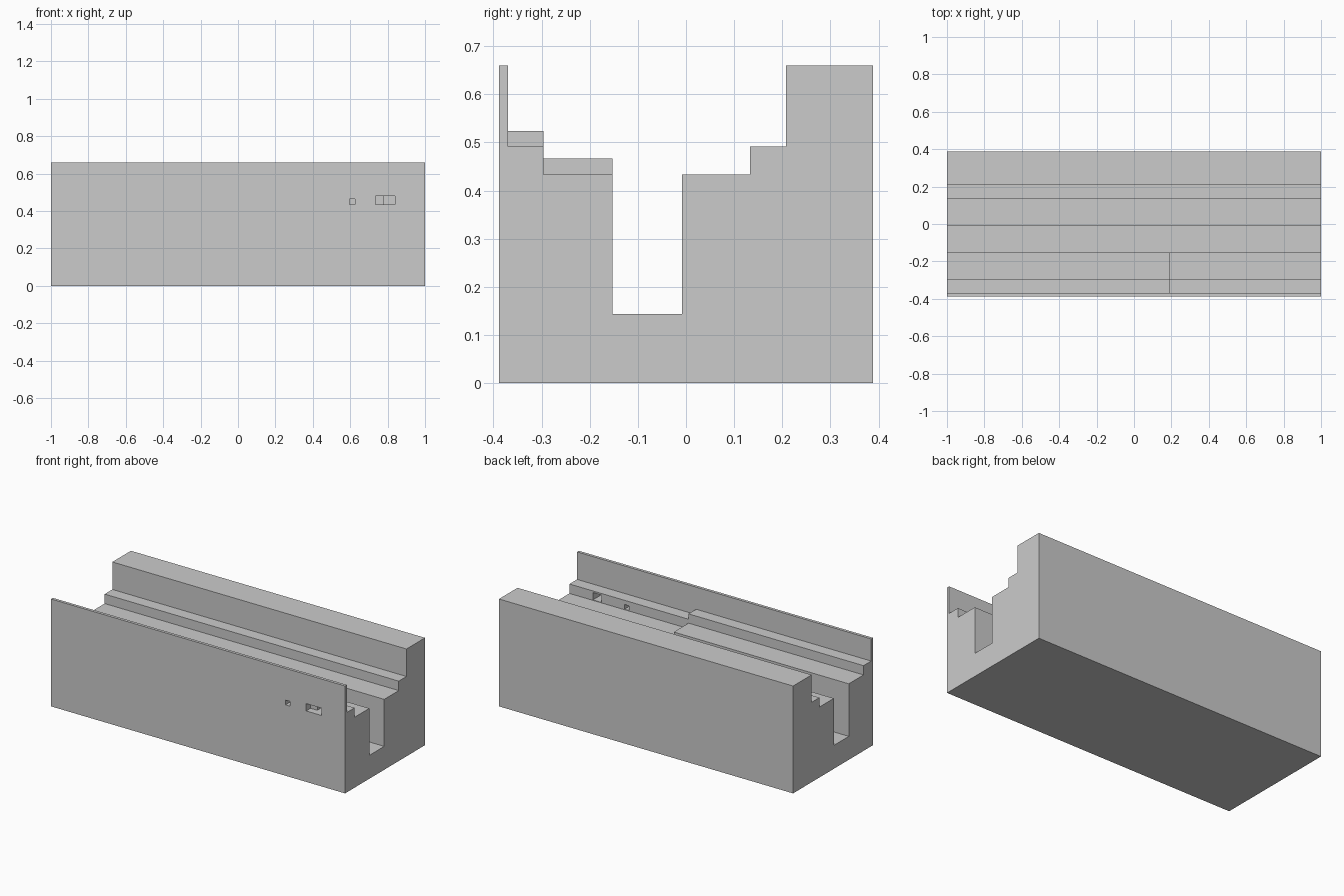
import bpy, bmesh
from mathutils import Vector

if "Cube" in bpy.data.objects:
    bpy.data.objects.remove(bpy.data.objects["Cube"])


def prism(name, outline, direction):
    """Closed prism: a 3D outline pushed along a direction."""
    bm = bmesh.new()
    face = bm.faces.new([bm.verts.new(p) for p in outline])
    res = bmesh.ops.extrude_face_region(bm, geom=[face], use_keep_orig=True)
    verts = [g for g in res["geom"] if isinstance(g, bmesh.types.BMVert)]
    bmesh.ops.translate(bm, verts=verts, vec=Vector(direction))
    bmesh.ops.recalc_face_normals(bm, faces=bm.faces)
    mesh = bpy.data.meshes.new(name)
    bm.to_mesh(mesh)
    bm.free()
    obj = bpy.data.objects.new(name, mesh)
    bpy.context.collection.objects.link(obj)
    return obj


def bar(name, profile, x0, x1):
    """Side profile (y, z) swept along x."""
    return prism(name, [(x0, y, z) for y, z in profile], (x1 - x0, 0, 0))


def cutter(target, name, plan, z0, z1):
    """Plan outline (x, y) raised along z and subtracted from the target."""
    obj = prism(name, [(x, y, z0) for x, y in plan], (0, 0, z1 - z0))
    obj.hide_render = True
    obj.display_type = 'WIRE'
    mod = target.modifiers.new(name, 'BOOLEAN')
    mod.operation, mod.solver, mod.object = 'DIFFERENCE', 'EXACT', obj


FRONT, BACK, TOP = -0.388, 0.388, 0.66
WALL, STEP, SLOT = -0.37, -0.296, -0.153   # front wall, step and channel edges
SHELF, LEDGE = 0.433, 0.491                # stepped shelf heights

# Main block: thin front wall, two steps, deep channel, two steps, thick back wall
body = bar("enclosure_body", [
    (FRONT, 0), (BACK, 0), (BACK, TOP), (0.208, TOP), (0.208, LEDGE),
    (0.133, LEDGE), (0.133, SHELF), (-0.008, SHELF), (-0.008, 0.144),
    (SLOT, 0.144), (SLOT, SHELF), (STEP, SHELF), (STEP, LEDGE),
    (WALL, LEDGE), (WALL, TOP), (FRONT, TOP)], -1, 1)

# Raised stepped strip on the left part of the front shelves
bar("raised_shelf", [
    (WALL, LEDGE), (STEP, LEDGE), (STEP, SHELF), (SLOT, SHELF),
    (SLOT, 0.467), (STEP, 0.467), (STEP, 0.524), (WALL, 0.524)], -1, 0.19)

# Small port right through the front wall and first step
cutter(body, "small_port_cutter",
       [(0.595, -0.42), (0.625, -0.42), (0.625, -0.25), (0.595, -0.25)],
       0.436, 0.465)

# Wide port: full width at the front, narrowing to its right part behind
cutter(body, "wide_port_cutter",
       [(0.735, -0.42), (0.84, -0.42), (0.84, -0.25), (0.781, -0.25),
        (0.781, -0.345), (0.735, -0.345)], 0.436, 0.481)
